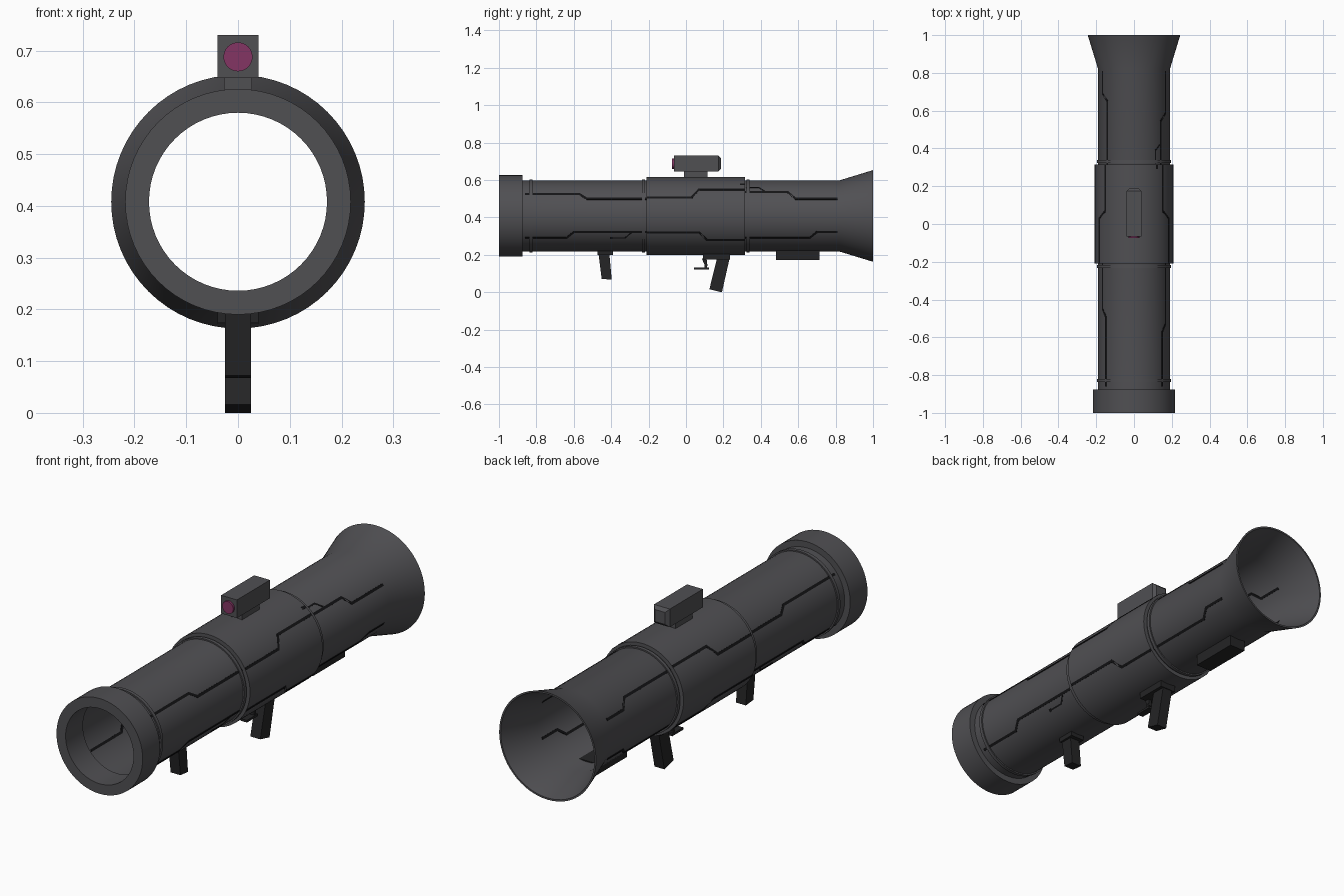
import bpy, bmesh, math
from mathutils import Vector

cube = bpy.data.objects.get("Cube")
if cube:
    bpy.data.objects.remove(cube)

AXIS = 0.408   # height of the tube axis
R = 0.19       # tube radius
RS = 0.208     # sleeve radius


def material(name, rgb):
    m = bpy.data.materials.new(name)
    m.use_nodes = True
    m.diffuse_color = (*rgb, 1)
    m.node_tree.nodes["Principled BSDF"].inputs["Base Color"].default_value = (*rgb, 1)
    return m


GREY = material("gunmetal grey", (0.08, 0.079, 0.086))
DARK = material("grip black", (0.018, 0.018, 0.019))
LINE = material("circuit black", (0.007, 0.007, 0.008))
LENS = material("lens magenta", (0.23, 0.035, 0.125))


def finish(name, bm, mat, smooth=False):
    bmesh.ops.recalc_face_normals(bm, faces=bm.faces)
    me = bpy.data.meshes.new(name)
    bm.to_mesh(me)
    bm.free()
    me.materials.append(mat)
    ob = bpy.data.objects.new(name, me)
    bpy.context.collection.objects.link(ob)
    if smooth:
        bpy.ops.object.select_all(action="DESELECT")
        ob.select_set(True)
        bpy.context.view_layer.objects.active = ob
        bpy.ops.object.shade_smooth_by_angle(angle=math.radians(30))
    return ob


def lathe(name, profile, mat, n=64):
    """Spin a closed (y, radius) profile about the tube axis."""
    bm = bmesh.new()
    rings = []
    for i in range(n):
        a = math.tau * i / n
        rings.append([bm.verts.new((r * math.cos(a), y, AXIS + r * math.sin(a)))
                      for y, r in profile])
    k = len(profile)
    for i in range(n):
        a, b = rings[i], rings[(i + 1) % n]
        for j in range(k):
            bm.faces.new((a[j], a[(j + 1) % k], b[(j + 1) % k], b[j]))
    return finish(name, bm, mat, True)


def slab(name, outline, half, mat):
    """Extrude a (y, z) side outline across the width."""
    bm = bmesh.new()
    face = bm.faces.new([bm.verts.new((-half, y, z)) for y, z in outline])
    out = bmesh.ops.extrude_face_region(bm, geom=[face])
    bmesh.ops.translate(bm, vec=(2 * half, 0, 0),
                        verts=[v for v in out["geom"] if isinstance(v, bmesh.types.BMVert)])
    return finish(name, bm, mat)


def box(name, y0, y1, z0, z1, half, mat):
    return slab(name, [(y0, z0), (y1, z0), (y1, z1), (y0, z1)], half, mat)


def trace(bm, path, side, radius, depth, width=0.012):
    """Wrap a mitred strip following (y, z) points around the tube."""
    pts = [Vector((y, radius * math.asin((z - AXIS) / radius))) for y, z in path]
    rows = []
    for i, p in enumerate(pts):
        dirs = []
        if i > 0:
            dirs.append((p - pts[i - 1]).normalized())
        if i < len(pts) - 1:
            dirs.append((pts[i + 1] - p).normalized())
        t = sum(dirs, Vector((0, 0))).normalized()
        nrm = Vector((-t.y, t.x)) * (width / 2) / max(t.dot(dirs[0]), 0.5)
        row = []
        for q, r in ((p + nrm, radius + 0.0015), (p - nrm, radius + 0.0015),
                     (p - nrm, radius - depth), (p + nrm, radius - depth)):
            a = q.y / radius
            row.append(bm.verts.new((side * r * math.cos(a), q.x, AXIS + r * math.sin(a))))
        rows.append(row)
    for a, b in zip(rows, rows[1:]):
        for j in range(4):
            bm.faces.new((a[j], a[(j + 1) % 4], b[(j + 1) % 4], b[j]))
    bm.faces.new(rows[0])
    bm.faces.new(rows[-1])


# Tube with flared rear, front collar, middle sleeve
lathe("tube", [(-0.95, R), (0.82, R), (1, 0.245), (1, 0.237), (0.82, 0.181), (-0.95, 0.181)], GREY)
lathe("front_collar", [(-1, 0.172), (-1, 0.218), (-0.875, 0.218), (-0.875, 0.172)], GREY)
lathe("sleeve", [(-0.21, 0.186), (-0.21, RS), (0.315, RS), (0.315, 0.186)], GREY)
for label, y in (("front", -0.828), ("middle", -0.226), ("rear", 0.331)):
    lathe(label + "_ridge", [(y - 0.008, 0.186), (y - 0.008, 0.196),
                             (y + 0.008, 0.196), (y + 0.008, 0.186)], GREY)

# Circuit lines on the tube, let through the wall so they show inside
bm = bmesh.new()
for side in (1, -1):
    step_f, step_r = (-0.55, 0.565) if side > 0 else (-0.47, 0.67)
    trace(bm, [(-0.86, 0.525), (step_f - 0.02, 0.525), (step_f + 0.02, 0.5), (-0.21, 0.5)],
          side, R, 0.0105)
    trace(bm, [(0.315, 0.535), (step_r - 0.02, 0.535), (step_r + 0.02, 0.5), (0.81, 0.5)],
          side, R, 0.0105)
    trace(bm, [(-0.86, 0.29), (-0.64, 0.29), (-0.6, 0.322), (-0.21, 0.322)], side, R, 0.0105)
    trace(bm, [(0.315, 0.29), (0.66, 0.29), (0.7, 0.322), (0.81, 0.322)], side, R, 0.0105)
    # Side branch with a node at its tip
    trace(bm, [(-0.4, 0.29), (-0.325, 0.29), (-0.295, 0.318)], side, R, 0.004, 0.007)
    trace(bm, [(-0.407, 0.29), (-0.393, 0.29)], side, R, 0.004, 0.014)
trace(bm, [(0.32, 0.56), (0.39, 0.56), (0.42, 0.54)], 1, R, 0.004, 0.007)
finish("tube_lines", bm, LINE)

# Circuit lines on the sleeve
bm = bmesh.new()
for side in (1, -1):
    trace(bm, [(-0.208, 0.507), (0.03, 0.507), (0.07, 0.55), (0.313, 0.55)], side, RS, 0.006)
    trace(bm, [(-0.208, 0.32), (0.07, 0.32), (0.11, 0.28), (0.313, 0.28)], side, RS, 0.006)
trace(bm, [(0.29, 0.577), (0.313, 0.577)], 1, RS, 0.006, 0.014)
finish("sleeve_lines", bm, LINE)

# Sight: mount, chamfered housing and lens
box("sight_mount", -0.01, 0.115, 0.6, 0.652, 0.027, GREY)
sight = box("sight_housing", -0.065, 0.188, 0.647, 0.73, 0.04, GREY)
bm = bmesh.new()
bm.from_mesh(sight.data)
rear = [e for e in bm.edges if all(v.co.y > 0.18 for v in e.verts)]
bmesh.ops.bevel(bm, geom=rear, offset=0.014, segments=1, affect="EDGES")
bm.to_mesh(sight.data)
bm.free()
bpy.ops.mesh.primitive_cylinder_add(vertices=32, radius=0.028, depth=0.02,
                                    location=(0, -0.064, 0.688), rotation=(math.pi / 2, 0, 0))
lens = bpy.context.object
lens.name = "sight_lens"
lens.data.materials.append(LENS)
bpy.ops.object.shade_smooth_by_angle(angle=math.radians(30))

# Grips, trigger and the rear block underneath
box("front_grip_base", -0.472, -0.39, 0.2, 0.232, 0.035, DARK)
slab("front_grip", [(-0.468, 0.21), (-0.41, 0.21), (-0.397, 0.067), (-0.451, 0.072)], 0.025, DARK)
box("rear_grip_base", 0.09, 0.235, 0.174, 0.21, 0.04, DARK)
slab("rear_grip", [(0.168, 0.19), (0.235, 0.19), (0.192, 0), (0.125, 0.016)], 0.025, DARK)
slab("trigger", [(0.085, 0.18), (0.11, 0.18), (0.115, 0.14), (0.102, 0.14)], 0.008, DARK)
slab("trigger_guard", [(0.1, 0.15), (0.112, 0.15), (0.112, 0.125), (0.1, 0.125)], 0.012, DARK)
box("trigger_plate", 0.042, 0.122, 0.122, 0.132, 0.016, DARK)
box("rear_block", 0.482, 0.715, 0.172, 0.232, 0.04, DARK)
